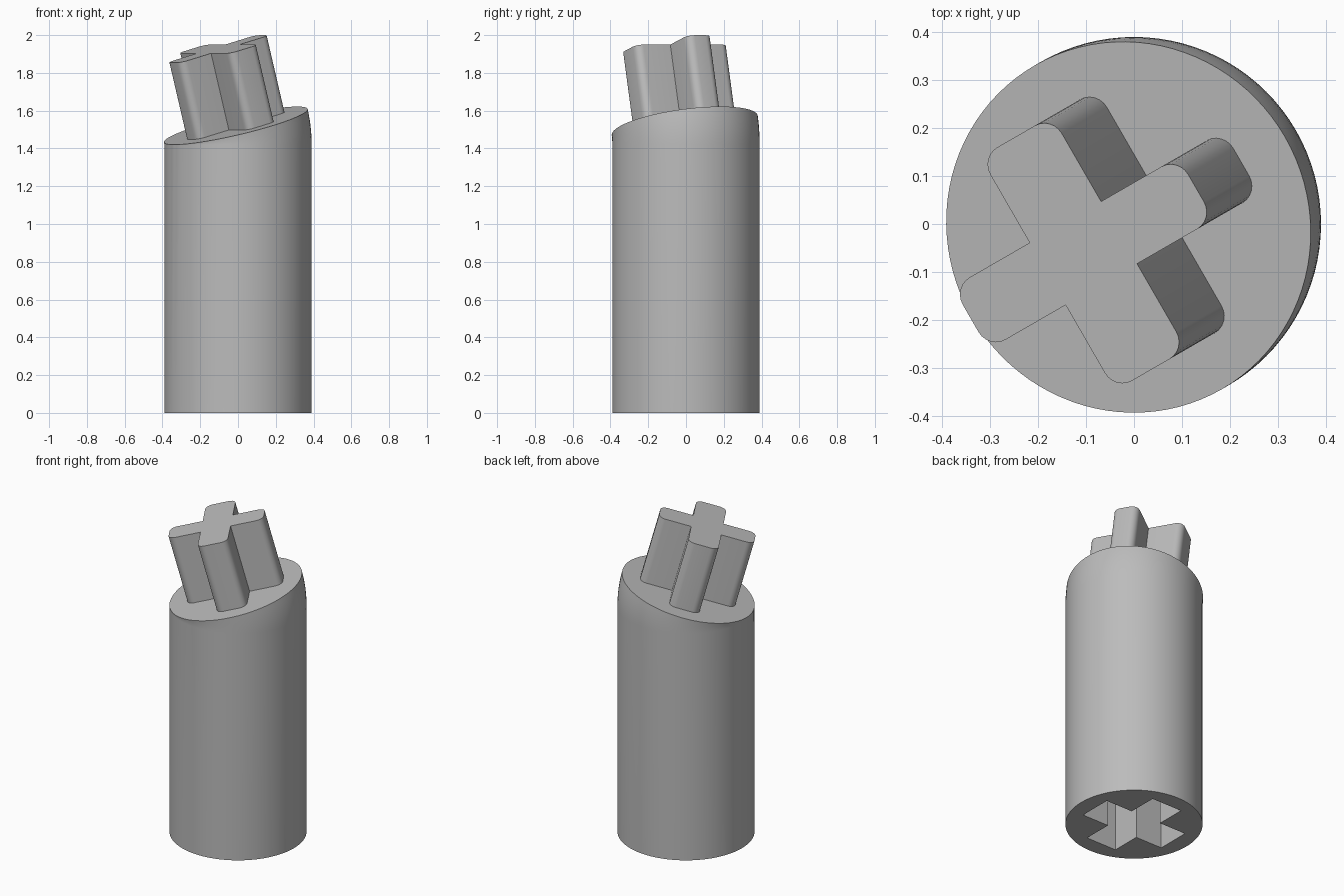
import bpy, bmesh, math
from mathutils import Matrix, Vector

if "Cube" in bpy.data.objects:
    bpy.data.objects.remove(bpy.data.objects["Cube"])

R = 0.39                   # body radius
BEND_Z = 1.42              # height where the bend begins
TILT = math.radians(15)    # lean of the top face
YAW = math.radians(30)     # heading of the lean
SEGS = 96
BEND_STEPS = 6

grey = bpy.data.materials.new("grey_plastic")
grey.diffuse_color = (0.5, 0.5, 0.5, 1)
grey.use_nodes = True
grey.node_tree.nodes["Principled BSDF"].inputs["Base Color"].default_value = grey.diffuse_color


def make_object(name, bm):
    bmesh.ops.recalc_face_normals(bm, faces=bm.faces[:])
    mesh = bpy.data.meshes.new(name)
    bm.to_mesh(mesh)
    bm.free()
    mesh.materials.append(grey)
    ob = bpy.data.objects.new(name, mesh)
    bpy.context.collection.objects.link(ob)
    return ob


def smooth(ob):
    bpy.ops.object.select_all(action='DESELECT')
    ob.select_set(True)
    bpy.context.view_layer.objects.active = ob
    bpy.ops.object.shade_smooth_by_angle(angle=math.radians(30))


def cross_outline(reach, half_u, half_v, radius, steps=6):
    """Plus shape; arms along u are half_v wide, arms along v half_u."""
    pts = []
    for k in range(4):
        turn = Matrix.Rotation(k * math.pi / 2, 2)
        w, side = (half_v, half_u) if k % 2 == 0 else (half_u, half_v)
        arm = []
        for cy, start in ((-w + radius, -90), (w - radius, 0)):
            for i in range(steps + 1 if radius else 1):
                a = math.radians(start + 90 * i / steps)
                arm.append((reach - radius + radius * math.cos(a),
                            cy + radius * math.sin(a)))
        arm.append((side, w))          # inner corner
        pts += [turn @ Vector(p) for p in arm]
    return pts


def cross_prism(name, outline, z0, z1, matrix):
    bm = bmesh.new()
    face = bm.faces.new([bm.verts.new((p.x, p.y, z0)) for p in outline])
    ext = bmesh.ops.extrude_face_region(bm, geom=[face], use_keep_orig=True)
    top = [g for g in ext["geom"] if isinstance(g, bmesh.types.BMVert)]
    bmesh.ops.translate(bm, verts=top, vec=(0, 0, z1 - z0))
    bm.transform(matrix)
    return make_object(name, bm)


# Body: straight tube whose last section swings about its low rim edge
yaw = Matrix.Rotation(YAW, 4, 'Z')
hinge = Matrix.Translation((-R, 0, BEND_Z))


def swing(angle):
    return yaw @ hinge @ Matrix.Rotation(-angle, 4, 'Y') @ Matrix.Translation((R, 0, 0))


frames = [yaw] + [swing(TILT * i / BEND_STEPS) for i in range(BEND_STEPS + 1)]
bm = bmesh.new()
rings = []
for m in frames:
    rings.append([bm.verts.new(m @ Vector((R * math.cos(a), R * math.sin(a), 0)))
                  for a in (2 * math.pi * i / SEGS for i in range(SEGS))])
for low, high in zip(rings, rings[1:]):
    for i in range(SEGS):
        j = (i + 1) % SEGS
        bm.faces.new((low[i], low[j], high[j], high[i]))
bm.faces.new(rings[0][::-1])
bm.faces.new(rings[-1])
bmesh.ops.remove_doubles(bm, verts=bm.verts[:], dist=0.0001)
body = make_object("body", bm)

# Cross-shaped socket cut up into the base
cutter = cross_prism("socket_cutter", cross_outline(0.29, 0.105, 0.105, 0),
                     -0.1, 0.44, Matrix.Identity(4))
cutter.hide_render = True
cut = body.modifiers.new("socket", 'BOOLEAN')
cut.operation = 'DIFFERENCE'
cut.solver = 'EXACT'
cut.object = cutter
bpy.context.view_layer.objects.active = body
bpy.ops.object.modifier_apply(modifier=cut.name)
bpy.data.objects.remove(cutter)
smooth(body)

# Cross-shaped peg standing square on the tilted top face
peg = cross_prism("cross_peg", cross_outline(0.281, 0.089, 0.075, 0.042),
                  -0.02, 0.42, swing(TILT))
smooth(peg)
